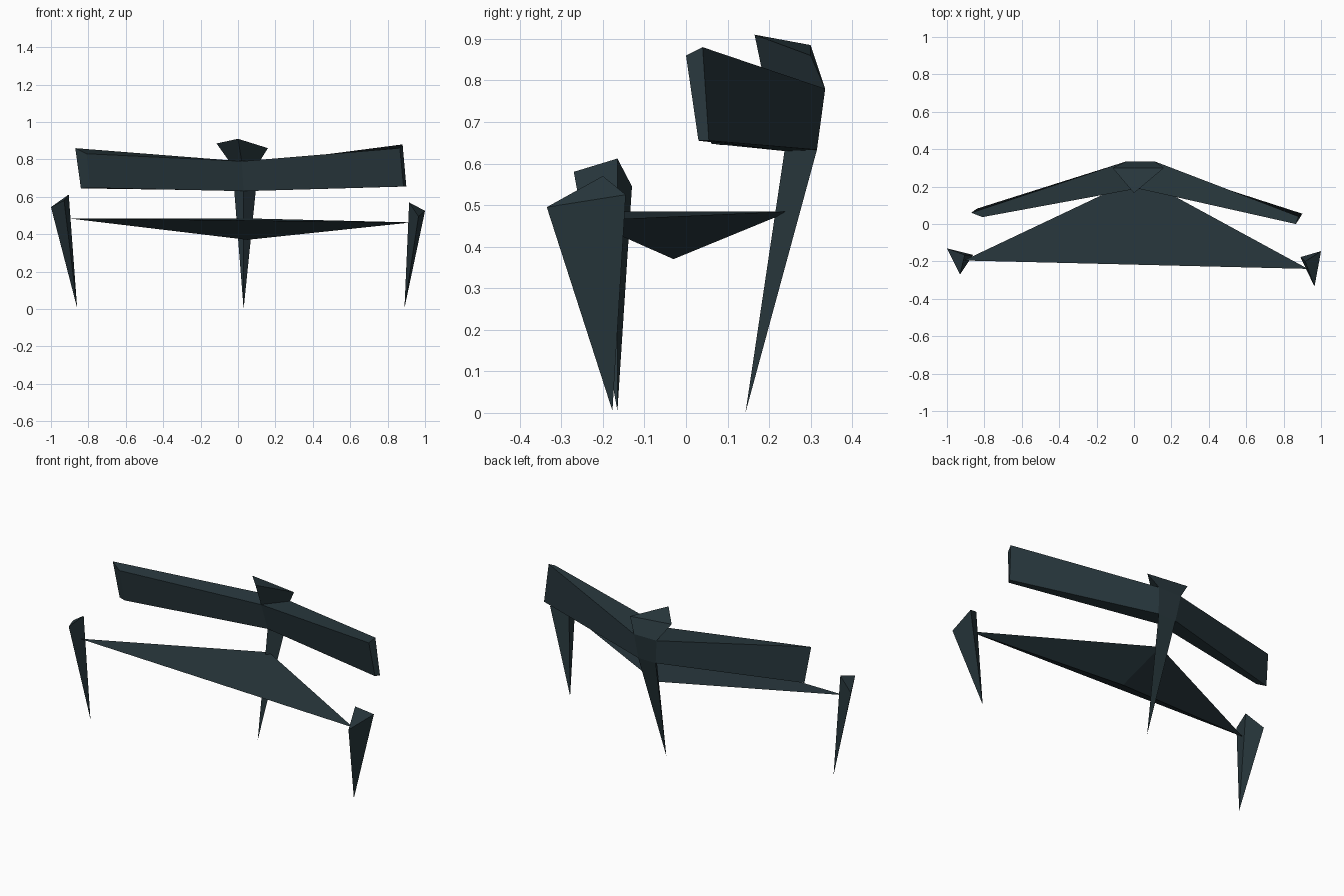
import bpy, bmesh

if "Cube" in bpy.data.objects:
    bpy.data.objects.remove(bpy.data.objects["Cube"])

mat = bpy.data.materials.new("dark_slate")
mat.diffuse_color = (0.022, 0.040, 0.048, 1)
mat.use_nodes = True
mat.node_tree.nodes["Principled BSDF"].inputs["Base Color"].default_value = mat.diffuse_color


def loft(name, rings, cap_start=True, cap_end=True):
    """Skin matching rings of points; repeated points collapse to tips."""
    bm = bmesh.new()
    loops = [[bm.verts.new(p) for p in ring] for ring in rings]
    n = len(loops[0])
    for a, b in zip(loops, loops[1:]):
        for i in range(n):
            j = (i + 1) % n
            bm.faces.new((a[i], a[j], b[j], b[i]))
    if cap_start:
        bm.faces.new(loops[0][::-1])
    if cap_end:
        bm.faces.new(loops[-1])
    bmesh.ops.remove_doubles(bm, verts=bm.verts, dist=0.0005)
    bmesh.ops.recalc_face_normals(bm, faces=bm.faces)
    me = bpy.data.meshes.new(name)
    bm.to_mesh(me)
    bm.free()
    me.materials.append(mat)
    ob = bpy.data.objects.new(name, me)
    bpy.context.collection.objects.link(ob)
    return ob


def spike(name, top, tip):
    """Three-sided spike tapering from a triangle to a point."""
    return loft(name, [top, [tip] * 3], cap_end=False)


# Rear leg: flared head above the hub, long shank below it
hub_top = [(-0.04, 0.335, 0.78), (0.11, 0.335, 0.78), (0.02, 0.19, 0.79)]
hub_low = [(-0.02, 0.315, 0.633), (0.095, 0.315, 0.633), (0.03, 0.237, 0.63)]
head_top = [(-0.115, 0.30, 0.885), (0.16, 0.30, 0.86), (0.0, 0.165, 0.91)]
loft("rear_leg_head", [head_top, hub_top], cap_end=False)
loft("rear_leg_shank", [hub_low, [(0.03, 0.143, 0)] * 3], False, False)

# Swept backrest: left tip, the two sides of the hub, right tip
left_tip = [(-0.87, 0.06, 0.86), (-0.81, 0.037, 0.83),
            (-0.79, 0.06, 0.648), (-0.84, 0.082, 0.645)]
right_tip = [(0.88, 0.04, 0.88), (0.865, 0.0, 0.86),
             (0.885, 0.03, 0.655), (0.90, 0.055, 0.655)]
hub_left = [hub_top[0], hub_top[2], hub_low[2], hub_low[0]]
hub_right = [hub_top[1], hub_top[2], hub_low[2], hub_low[1]]
loft("backrest", [left_tip, hub_left, hub_right, right_tip])

# Triangular seat with a keel point underneath
spike("seat", [(-0.91, -0.195, 0.485), (0.93, -0.24, 0.463), (0.03, 0.25, 0.485)],
      (0.05, -0.03, 0.37))

# Front legs
spike("front_leg_left",
      [(-1.0, -0.13, 0.545), (-0.93, -0.27, 0.58), (-0.905, -0.165, 0.612)],
      (-0.86, -0.165, 0.005))
spike("front_leg_right",
      [(1.0, -0.145, 0.525), (0.965, -0.335, 0.495), (0.915, -0.20, 0.57)],
      (0.89, -0.177, 0.005))
